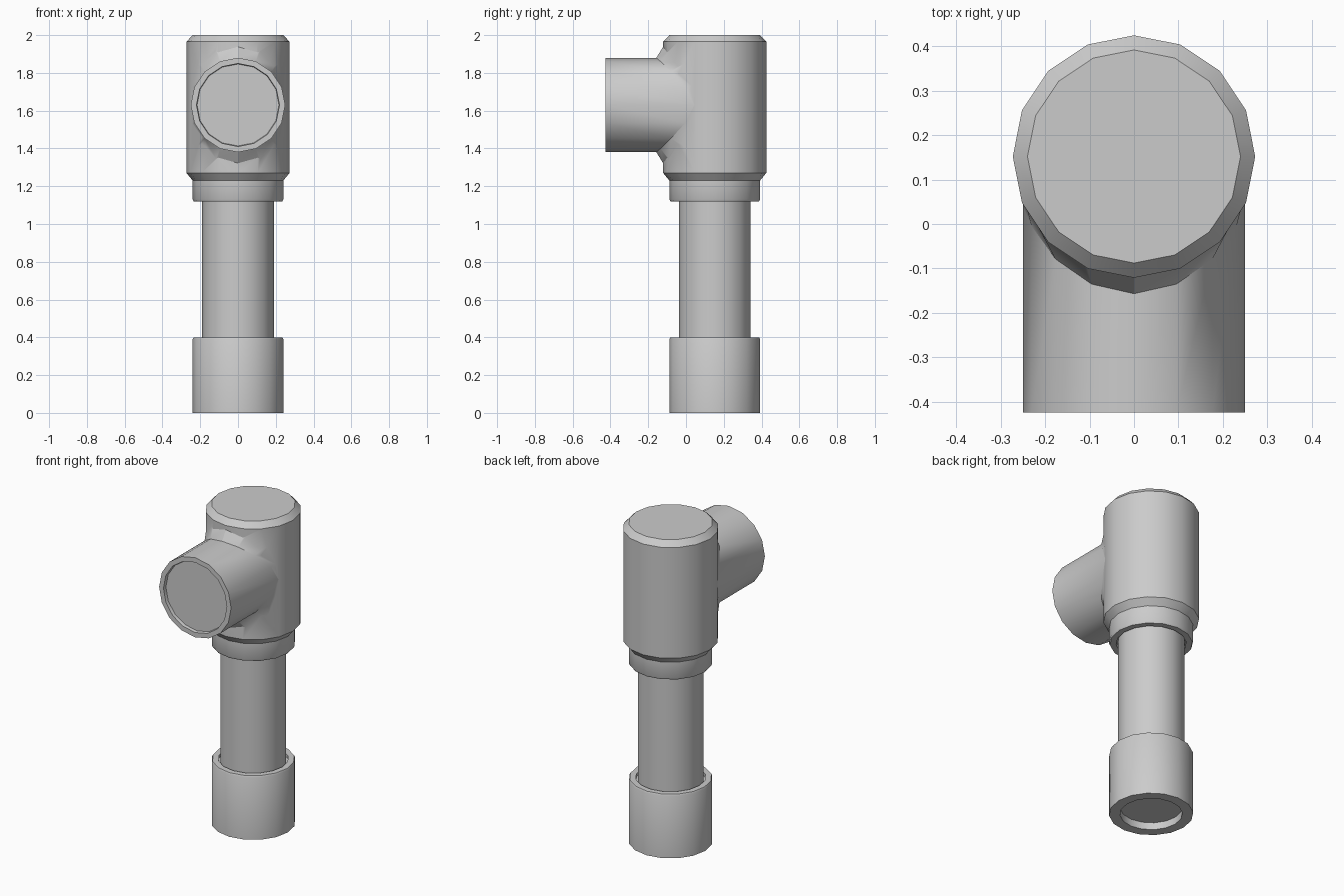
import bpy, bmesh
from math import sin, cos, asin, pi

if "Cube" in bpy.data.objects:
    bpy.data.objects.remove(bpy.data.objects["Cube"])

N = 16
CY = 0.152          # y of the vertical axis
R = 0.273           # tee body radius
PZ = 1.63           # height of the side branch axis


def loft(name, rings):
    """Join a list of rings with quads and cap both ends."""
    bm = bmesh.new()
    vs = [[bm.verts.new(p) for p in ring] for ring in rings]
    for a, b in zip(vs, vs[1:]):
        for i in range(N):
            j = (i + 1) % N
            bm.faces.new((a[i], a[j], b[j], b[i]))
    bm.faces.new(vs[0])
    bm.faces.new(vs[-1])
    bmesh.ops.recalc_face_normals(bm, faces=bm.faces)
    me = bpy.data.meshes.new(name)
    bm.to_mesh(me)
    bm.free()
    ob = bpy.data.objects.new(name, me)
    bpy.context.collection.objects.link(ob)
    return ob


def lathe(name, profile):
    return loft(name, [[(r * cos(2 * pi * i / N), CY + r * sin(2 * pi * i / N), z)
                        for i in range(N)] for r, z in profile])


def body_point(x, out=0.0):
    """Point on the front half of the sixteen-sided body at roughly width x."""
    phi = asin(max(-1, min(1, x / R)))
    step = 2 * pi / N
    r = R * cos(step / 2) / cos(phi % step - step / 2)
    return r * sin(phi), CY - r * cos(phi) - out


def smooth(ob):
    bpy.ops.object.select_all(action='DESELECT')
    ob.select_set(True)
    bpy.context.view_layer.objects.active = ob
    bpy.ops.object.shade_smooth_by_angle(angle=pi / 6)


# lower coupling with recessed underside
smooth(lathe("lower_coupling", [(0.178, 0.045), (0.178, 0), (0.24, 0), (0.24, 0.39),
                                (0.235, 0.4), (0.2, 0.4), (0.2, 0.38)]))

# straight pipe
smooth(lathe("pipe", [(0.19, 0.38), (0.19, 1.14)]))

# tee body with its collar
tee = lathe("tee_body", [(0.2, 1.14), (0.2, 1.12), (0.235, 1.12), (0.24, 1.13),
                         (0.24, 1.23), (R, 1.27), (R, 1.965), (0.24, 2)])

# side branch: recessed mouth, tube, flare onto the body
angles = [2 * pi * i / N for i in range(N)]


def flat(r, y):
    return [(r * sin(a), y, PZ + r * cos(a)) for a in angles]


neck, foot = [], []
for a in angles:
    x = 0.25 * sin(a)
    neck.append((x, body_point(x, 0.036 * abs(cos(a)))[1], PZ + 0.25 * cos(a)))
    fx, fy = body_point(0.31 * sin(a))
    foot.append((fx * 0.998, fy + 0.001, PZ + 0.31 * cos(a)))
branch = loft("side_branch", [flat(0.217, -0.405), flat(0.22, -0.425), flat(0.25, -0.425),
                              neck, foot, flat(0.2, 0.16)])

# merge the branch into the body
mod = tee.modifiers.new("merge", 'BOOLEAN')
mod.operation = 'UNION'
mod.solver = 'EXACT'
mod.object = branch
bpy.context.view_layer.objects.active = tee
bpy.ops.object.modifier_apply(modifier=mod.name)
bpy.data.objects.remove(branch)
smooth(tee)
